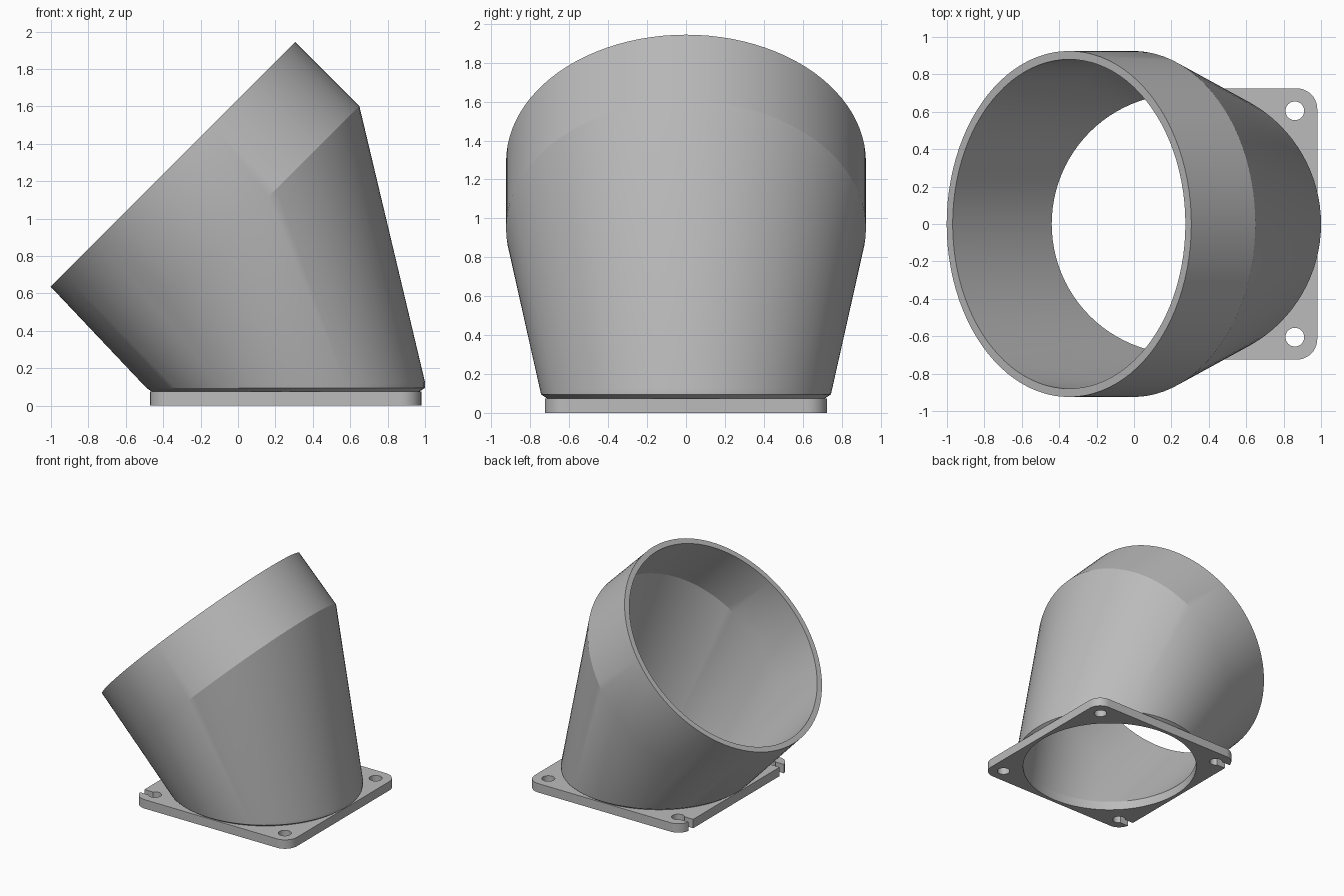
import bpy, bmesh
from math import sin, cos, pi, radians, asin
from mathutils import Vector, Matrix

cube = bpy.data.objects.get("Cube")
if cube:
    bpy.data.objects.remove(cube)

SEG = 96
BASE_X = 0.255                              # centre of plate and lower bore
PLATE_TOP = 0.075
RIM = Vector((-0.3475, 0, 1.29))            # centre of the tilted opening
AXIS = Vector((-1, 0, 1)).normalized()      # direction the opening faces
COLLAR = 0.484                              # length of the tilted collar

grey = bpy.data.materials.new("light_grey")
grey.use_nodes = True
COLOUR = (0.5, 0.5, 0.5, 1)
grey.diffuse_color = COLOUR
grey.node_tree.nodes["Principled BSDF"].inputs["Base Color"].default_value = COLOUR


def finish(obj, angle):
    obj.data.materials.clear()
    obj.data.materials.append(grey)
    bpy.ops.object.select_all(action='DESELECT')
    obj.select_set(True)
    bpy.context.view_layer.objects.active = obj
    bpy.ops.object.shade_smooth_by_angle(angle=radians(angle))


# --- Duct: hulls between round base and tilted collar, inside and outside ---
def ring(bm, radius, centre, tilt=0):
    place = Matrix.Translation(centre) @ Matrix.Rotation(tilt, 4, 'Y')
    return [bm.verts.new(place @ Vector((radius * cos(2 * pi * i / SEG),
                                         radius * sin(2 * pi * i / SEG), 0)))
            for i in range(SEG)]


def shell(bm, base_profile, collar_radius):
    """Open-ended convex skin; returns its bottom and top rings."""
    rings = [ring(bm, r, (BASE_X, 0, z)) for r, z in base_profile]
    rings += [ring(bm, collar_radius, RIM - AXIS * d, -pi / 4) for d in (COLLAR, 0)]
    hull = bmesh.ops.convex_hull(bm, input=[v for loop in rings for v in loop])
    inside = [g for g in hull["geom_interior"] if isinstance(g, bmesh.types.BMVert)]
    bmesh.ops.delete(bm, geom=inside, context='VERTS')
    ends = [set(rings[0]), set(rings[-1])]
    caps = [f for f in bm.faces if any(set(f.verts) <= end for end in ends)]
    bmesh.ops.delete(bm, geom=caps, context='FACES')
    return rings[0], rings[-1]


bm = bmesh.new()
outer = shell(bm, [(0.715, PLATE_TOP), (0.745, 0.095), (0.745, 0.125)], 0.925)
inner = shell(bm, [(0.695, PLATE_TOP), (0.695, 0.125)], 0.88)
for a, b in zip(outer, inner):              # flat rims joining the two skins
    for i in range(SEG):
        j = (i + 1) % SEG
        bm.faces.new((a[i], a[j], b[j], b[i]))
bmesh.ops.recalc_face_normals(bm, faces=bm.faces)
mesh = bpy.data.meshes.new("angled_duct")
bm.to_mesh(mesh)
bm.free()
duct = bpy.data.objects.new("angled_duct", mesh)
bpy.context.collection.objects.link(duct)
finish(duct, 18)


# --- Mounting plate: rounded square with bore, two holes and two open slots ---
def arc(cx, cy, r, start, end, steps):
    angles = [start + (end - start) * i / steps for i in range(steps + 1)]
    return [(cx + r * cos(a), cy + r * sin(a)) for a in angles]


HALF, CORNER, BOLT, BOLT_R, SLOT = 0.725, 0.11, 0.605, 0.05, 0.03
c = HALF - CORNER
slot_angle = pi - asin((BOLT + SLOT - c) / CORNER)
mouth = pi - asin(SLOT / BOLT_R)
half_outline = (arc(c, c, CORNER, 0, pi / 2, 10)
                + arc(-c, c, CORNER, pi / 2, slot_angle, 10)
                + arc(-BOLT, BOLT, BOLT_R, mouth, -mouth, 24)
                + [(-HALF, BOLT - SLOT)])
outline = half_outline + [(x, -y) for x, y in reversed(half_outline)]

curve = bpy.data.curves.new("mounting_plate", 'CURVE')
curve.dimensions = '2D'
curve.fill_mode = 'BOTH'
curve.extrude = PLATE_TOP / 2
holes = [arc(0, 0, 0.695, 0, 2 * pi, SEG)[:-1]]
holes += [arc(BOLT, s * BOLT, BOLT_R, 0, 2 * pi, 32)[:-1] for s in (-1, 1)]
for points in [outline] + holes:
    spline = curve.splines.new('POLY')
    spline.points.add(len(points) - 1)
    for p, (x, y) in zip(spline.points, points):
        p.co = (x, y, 0, 1)
    spline.use_cyclic_u = True
plate = bpy.data.objects.new("mounting_plate", curve)
plate.location = (BASE_X, 0, PLATE_TOP / 2)
bpy.context.collection.objects.link(plate)
bpy.ops.object.select_all(action='DESELECT')
plate.select_set(True)
bpy.context.view_layer.objects.active = plate
bpy.ops.object.convert(target='MESH')
finish(bpy.context.view_layer.objects.active, 30)
